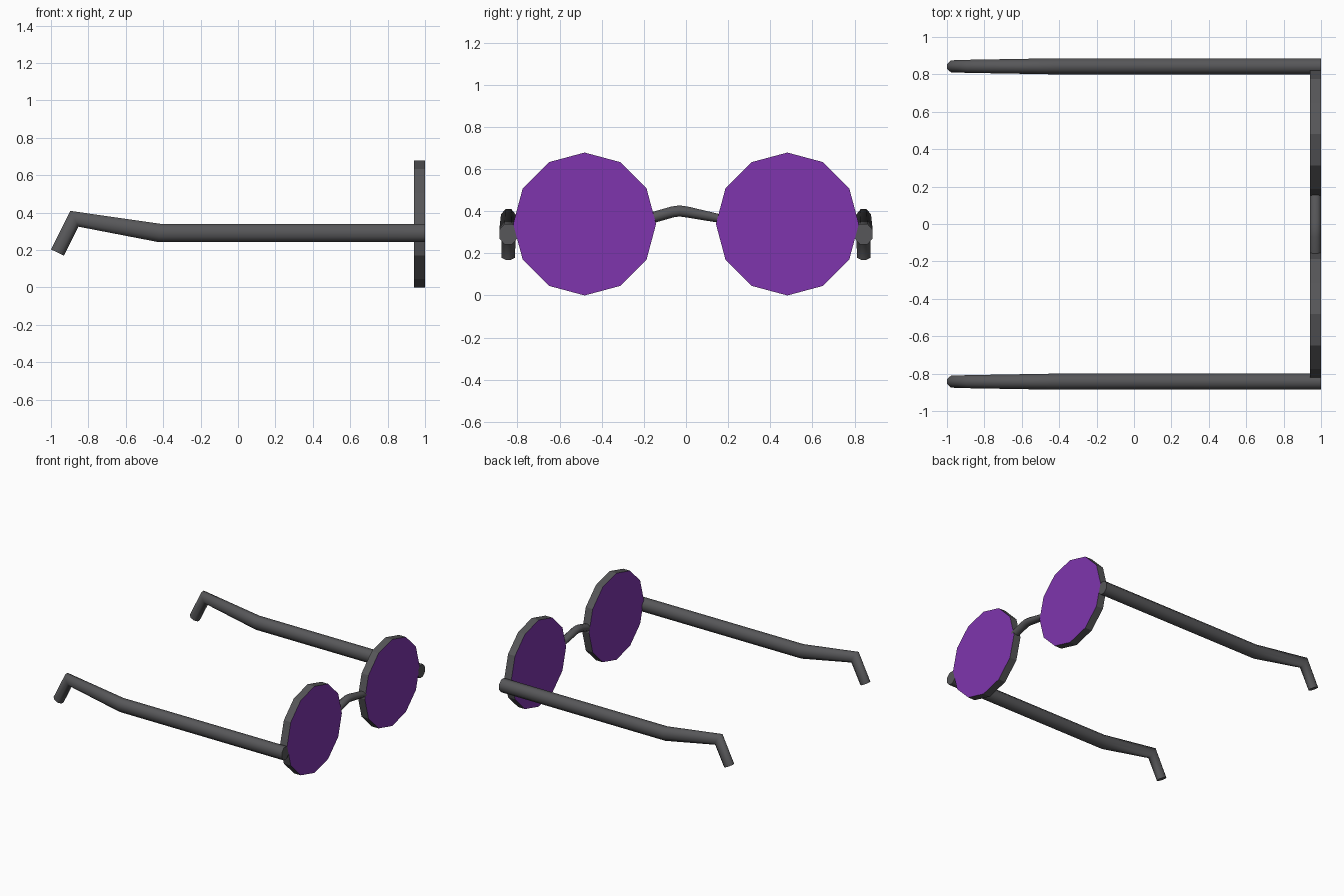
import bpy, bmesh, math
from mathutils import Vector

if "Cube" in bpy.data.objects:
    bpy.data.objects.remove(bpy.data.objects["Cube"])


def material(name, color):
    mat = bpy.data.materials.new(name)
    mat.diffuse_color = color
    mat.use_nodes = True
    mat.node_tree.nodes["Principled BSDF"].inputs["Base Color"].default_value = mat.diffuse_color
    return mat


FRAME = material("dark_grey", (0.095, 0.095, 0.1, 1))
LENS = material("purple", (0.21, 0.036, 0.42, 1))


def finish(bm, name, mats, smooth=True):
    bmesh.ops.recalc_face_normals(bm, faces=bm.faces)
    for f in bm.faces:
        f.smooth = smooth and len(f.verts) == 4
    me = bpy.data.meshes.new(name)
    bm.to_mesh(me)
    bm.free()
    for m in mats:
        me.materials.append(m)
    ob = bpy.data.objects.new(name, me)
    bpy.context.collection.objects.link(ob)
    return ob


def sweep(name, path, side, sides=8):
    """Mitred tube along a planar path of (point, in-plane radius, side radius)."""
    bm = bmesh.new()
    side = Vector(side)
    pts = [Vector(p[0]) for p in path]
    rings = []
    for i, (_, r_in, r_side) in enumerate(path):
        a = (pts[i] - pts[max(i - 1, 0)]).normalized()
        b = (pts[min(i + 1, len(pts) - 1)] - pts[i]).normalized()
        t = (a + b).normalized()
        miter = 1 / t.dot(a if a.length else b)
        up = t.cross(side)
        ring = []
        for k in range(sides):
            ang = 2 * math.pi * (k + 0.5) / sides
            s = 1 / math.cos(math.pi / sides)
            ring.append(bm.verts.new(pts[i] + side * (math.cos(ang) * r_side * s)
                                     + up * (math.sin(ang) * r_in * miter * s)))
        rings.append(ring)
    for r0, r1 in zip(rings, rings[1:]):
        for k in range(sides):
            j = (k + 1) % sides
            bm.faces.new((r0[k], r0[j], r1[j], r1[k]))
    bm.faces.new(rings[0])
    bm.faces.new(rings[-1])
    return finish(bm, name, [FRAME])


def lens(name, y):
    """Twelve-sided disc: grey rim, purple front and back."""
    bm = bmesh.new()
    rings = [[bm.verts.new((x, y + 0.339 * math.cos(k * math.pi / 6),
                            0.339 + 0.339 * math.sin(k * math.pi / 6)))
              for k in range(12)] for x in (0.94, 1.0)]
    for k in range(12):
        j = (k + 1) % 12
        bm.faces.new((rings[0][k], rings[0][j], rings[1][j], rings[1][k]))
    for ring in rings:
        bm.faces.new(ring).material_index = 1
    return finish(bm, name, [FRAME, LENS], smooth=False)


for tag, s in (("left", 1), ("right", -1)):
    lens("lens_" + tag, s * 0.481)
    # temple arm with bent ear hook
    sweep("temple_arm_" + tag, [
        ((1.0, s * 0.843, 0.291), 0.049, 0.043),
        ((-0.42, s * 0.843, 0.291), 0.049, 0.043),
        ((-0.875, s * 0.843, 0.367), 0.038, 0.035),
        ((-0.965, s * 0.843, 0.186), 0.038, 0.032)], (0, 1, 0))

# nose bridge
sweep("nose_bridge", [
    ((0.97, -0.17, 0.366), 0.026, 0.03),
    ((0.97, -0.065, 0.396), 0.026, 0.03),
    ((0.97, -0.03, 0.401), 0.026, 0.03),
    ((0.97, 0.005, 0.396), 0.026, 0.03),
    ((0.97, 0.17, 0.363), 0.02, 0.03)], (1, 0, 0))
